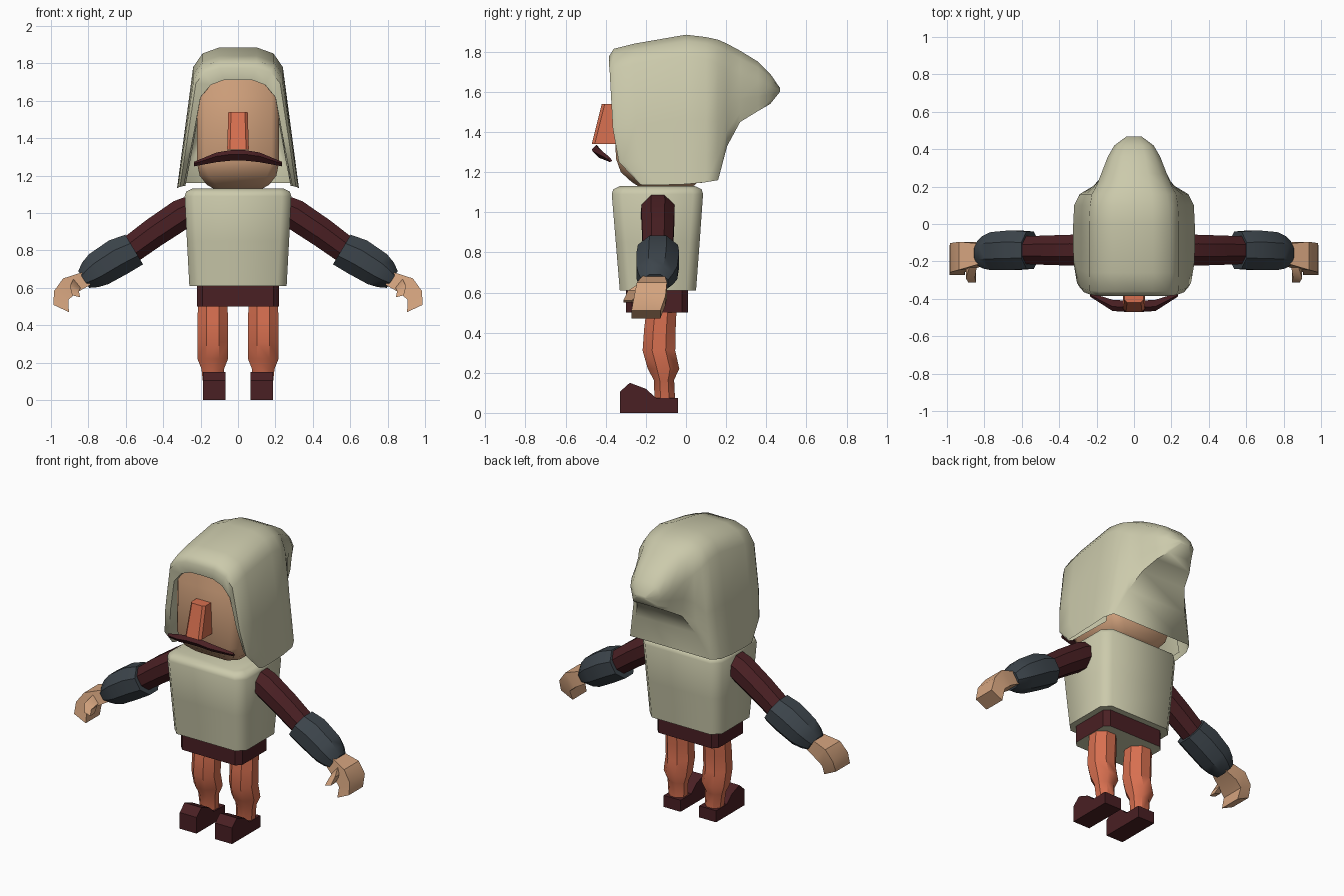
import bpy, bmesh, math
from mathutils import Vector


def material(name, rgb):
    m = bpy.data.materials.new(name)
    m.diffuse_color = (*rgb, 1)
    return m


CREAM = material("cream cloth", (0.60, 0.59, 0.41))
SKIN = material("skin", (0.66, 0.37, 0.21))
ORANGE = material("orange", (0.68, 0.16, 0.08))
MAROON = material("maroon", (0.068, 0.014, 0.017))
GREY = material("slate grey", (0.045, 0.058, 0.07))


def loft(name, rings, mat, mirror=False, caps=(True, True), skip=lambda i, j: False, angle=40):
    """Skin a list of equal-length closed rings."""
    bm = bmesh.new()
    vs = [[bm.verts.new(p) for p in r] for r in rings]
    n = len(rings[0])
    for i in range(len(vs) - 1):
        for j in range(n):
            if not skip(i, j):
                k = (j + 1) % n
                bm.faces.new((vs[i][j], vs[i][k], vs[i + 1][k], vs[i + 1][j]))
    if caps[0]:
        bm.faces.new(vs[0])
    if caps[1]:
        bm.faces.new(vs[-1])
    bmesh.ops.recalc_face_normals(bm, faces=bm.faces)
    me = bpy.data.meshes.new(name)
    bm.to_mesh(me)
    bm.free()
    ob = bpy.data.objects.new(name, me)
    bpy.context.collection.objects.link(ob)
    me.materials.append(mat)
    bpy.ops.object.select_all(action='DESELECT')
    ob.select_set(True)
    bpy.context.view_layer.objects.active = ob
    bpy.ops.object.shade_smooth_by_angle(angle=math.radians(angle))
    if mirror:
        ob.modifiers.new("mirror", 'MIRROR').use_clip = False
    return ob


def box_ring(z, hx, y0, y1, c):
    """Horizontal rectangle with chamfered corners."""
    return [(hx, y0 + c, z), (hx, y1 - c, z), (hx - c, y1, z), (-hx + c, y1, z),
            (-hx, y1 - c, z), (-hx, y0 + c, z), (-hx + c, y0, z), (hx - c, y0, z)]


def limb(name, stations, mat, n=8, **kw):
    """Tube through (x, y, z, downward angle, radius across, radius along y)."""
    rings = []
    s = math.sqrt(2) if n == 4 else 1
    for x, y, z, a, rn, ry in stations:
        a = math.radians(a)
        across = Vector((math.sin(a), 0, math.cos(a)))
        rings.append([Vector((x, y, z)) + across * (s * rn * math.cos(t)) + Vector((0, s * ry * math.sin(t), 0))
                      for t in (2 * math.pi * (k + 0.5) / n for k in range(n))])
    return limb_loft(name, rings, mat, **kw)


def limb_loft(name, rings, mat, **kw):
    return loft(name, rings, mat, mirror=True, **kw)


# torso, belt and its cream underside
loft("torso", [box_ring(0.61, 0.26, -0.33, 0.05, 0.05), box_ring(0.85, 0.273, -0.35, 0.068, 0.05),
               box_ring(1.09, 0.285, -0.37, 0.085, 0.05), box_ring(1.115, 0.277, -0.362, 0.078, 0.05),
               box_ring(1.13, 0.245, -0.33, 0.045, 0.04)], CREAM, angle=50)
belt = loft("belt", [box_ring(0.5, 0.22, -0.3, 0.01, 0.03), box_ring(0.62, 0.22, -0.3, 0.01, 0.03)], MAROON)
belt.data.materials.append(CREAM)
for f in belt.data.polygons:
    if f.normal.z < -0.9:
        f.material_index = 1

# head
loft("head", [box_ring(1.125, 0.12, -0.23, 0.03, 0.04), box_ring(1.15, 0.165, -0.27, 0.06, 0.05),
              box_ring(1.2, 0.205, -0.325, 0.09, 0.05), box_ring(1.27, 0.22, -0.35, 0.1, 0.04),
              box_ring(1.62, 0.22, -0.352, 0.1, 0.04), box_ring(1.74, 0.15, -0.352, 0.05, 0.04)], SKIN, angle=60)


# hood: arches along y, closed underneath only behind the head
def mirrored(half):
    return half + [(-x, y, z) for x, y, z in reversed(half[:-1])]


def arch(y, zb, zt, wb, wt, drop=0.105, ys=None):
    zs = zt - drop
    pts = [(wb, zb)] + [(wb + (wt - wb) * t, zb + (zs - zb) * t) for t in (0.2, 0.5)]
    pts += [(wt, zs), (wt * 0.79, zt - drop * 0.3), (wt * 0.42, zt), (0, zt)]
    ys = ys or [y] * 7
    return mirrored([(x, yy, z) for (x, z), yy in zip(pts, ys)])


edge_y = [-0.23, -0.335, -0.365, -0.38, -0.385, -0.385, -0.385]
opening = [(0.29, 1.145), (0.265, 1.27), (0.235, 1.43), (0.2, 1.62), (0.145, 1.685), (0.08, 1.71), (0, 1.712)]
hood_rings = [
    mirrored([(x * 0.97, 0.08, z) for x, z in opening]),
    mirrored([(x, y + 0.01, z) for (x, z), y in zip(opening, edge_y)]),
    arch(0, 1.14, 1.775, 0.31, 0.225, 0.08, edge_y),
    arch(0, 1.135, 1.815, 0.322, 0.237, 0.1, [-0.215, -0.315, -0.345, -0.355, -0.36, -0.36, -0.36]),
    arch(0, 1.135, 1.84, 0.325, 0.24, 0.1, [-0.15, -0.22, -0.25, -0.26, -0.26, -0.26, -0.26]),
    arch(0.0, 1.14, 1.885, 0.325, 0.24),
    arch(0.1, 1.15, 1.873, 0.32, 0.235),
    arch(0.16, 1.16, 1.86, 0.29, 0.225, 0.12),
    arch(0.205, 1.33, 1.84, 0.215, 0.2, 0.13),
    arch(0.27, 1.45, 1.805, 0.16, 0.175, 0.13),
    arch(0.36, 1.505, 1.75, 0.125, 0.14, 0.1),
    arch(0.42, 1.54, 1.69, 0.085, 0.105, 0.06),
    arch(0.468, 1.6, 1.62, 0.03, 0.04, 0.008),
]
loft("hood", hood_rings, CREAM, caps=(False, True), skip=lambda i, j: j == 12 and i < 7, angle=50)

# nose
loft("nose", [box_ring(1.34, 0.058, -0.47, -0.33, 0.015), box_ring(1.54, 0.052, -0.42, -0.33, 0.015)], ORANGE)

# moustache: diamond section swept across the face
bar = []
for x, y, z, d, h in [(-0.235, -0.378, 1.262, 0.01, 0.012), (-0.115, -0.435, 1.298, 0.03, 0.026),
                      (-0.04, -0.44, 1.308, 0.03, 0.028)]:
    bar.append([(x, y - d, z + h * 0.2), (x, y - d * 0.2, z + h), (x, y + d, z - h * 0.4), (x, y, z - h)])
bar += [[(-x, y, z) for x, y, z in r] for r in reversed(bar)]
loft("moustache", bar, MAROON, angle=30)

# arms
limb("sleeve", [(0.2, -0.14, 1.04, 33, 0.08, 0.085), (0.3, -0.14, 0.995, 33, 0.088, 0.09),
                (0.45, -0.14, 0.895, 31, 0.085, 0.085), (0.58, -0.14, 0.80, 31, 0.08, 0.08)], MAROON)
limb("forearm_cuff", [(0.555, -0.14, 0.805, 31, 0.1, 0.108), (0.64, -0.14, 0.765, 30, 0.11, 0.115),
                      (0.745, -0.145, 0.7, 33, 0.103, 0.11), (0.79, -0.15, 0.67, 33, 0.085, 0.095),
                      (0.825, -0.155, 0.645, 33, 0.058, 0.072)], GREY)
limb("hand", [(0.81, -0.16, 0.65, 33, 0.04, 0.055), (0.9, -0.17, 0.612, 42, 0.052, 0.075),
              (0.945, -0.18, 0.56, 58, 0.045, 0.078), (0.946, -0.2, 0.49, 65, 0.046, 0.072)],
     SKIN, n=4, angle=35)
limb("thumb", [(0.86, -0.2, 0.625, 40, 0.03, 0.03), (0.875, -0.26, 0.595, 60, 0.028, 0.03),
               (0.865, -0.29, 0.555, 75, 0.022, 0.022)], SKIN, n=4, angle=35)

# legs
limb("leg", [(0.135, -0.12, 0.54, 90, 0.085, 0.08), (0.135, -0.13, 0.42, 90, 0.088, 0.085),
             (0.135, -0.135, 0.31, 90, 0.088, 0.088), (0.135, -0.112, 0.22, 90, 0.088, 0.085),
             (0.135, -0.11, 0.165, 90, 0.065, 0.055), (0.13, -0.105, 0.06, 90, 0.058, 0.055)], ORANGE)

# shoes: side outline extruded across x
side = [(-0.33, 0), (-0.33, 0.105), (-0.28, 0.15), (-0.2, 0.12), (-0.15, 0.075), (-0.04, 0.075), (-0.04, 0)]
loft("shoe", [[(x, y, z) for y, z in side] for x in (0.067, 0.188)], MAROON, mirror=True, angle=30)
